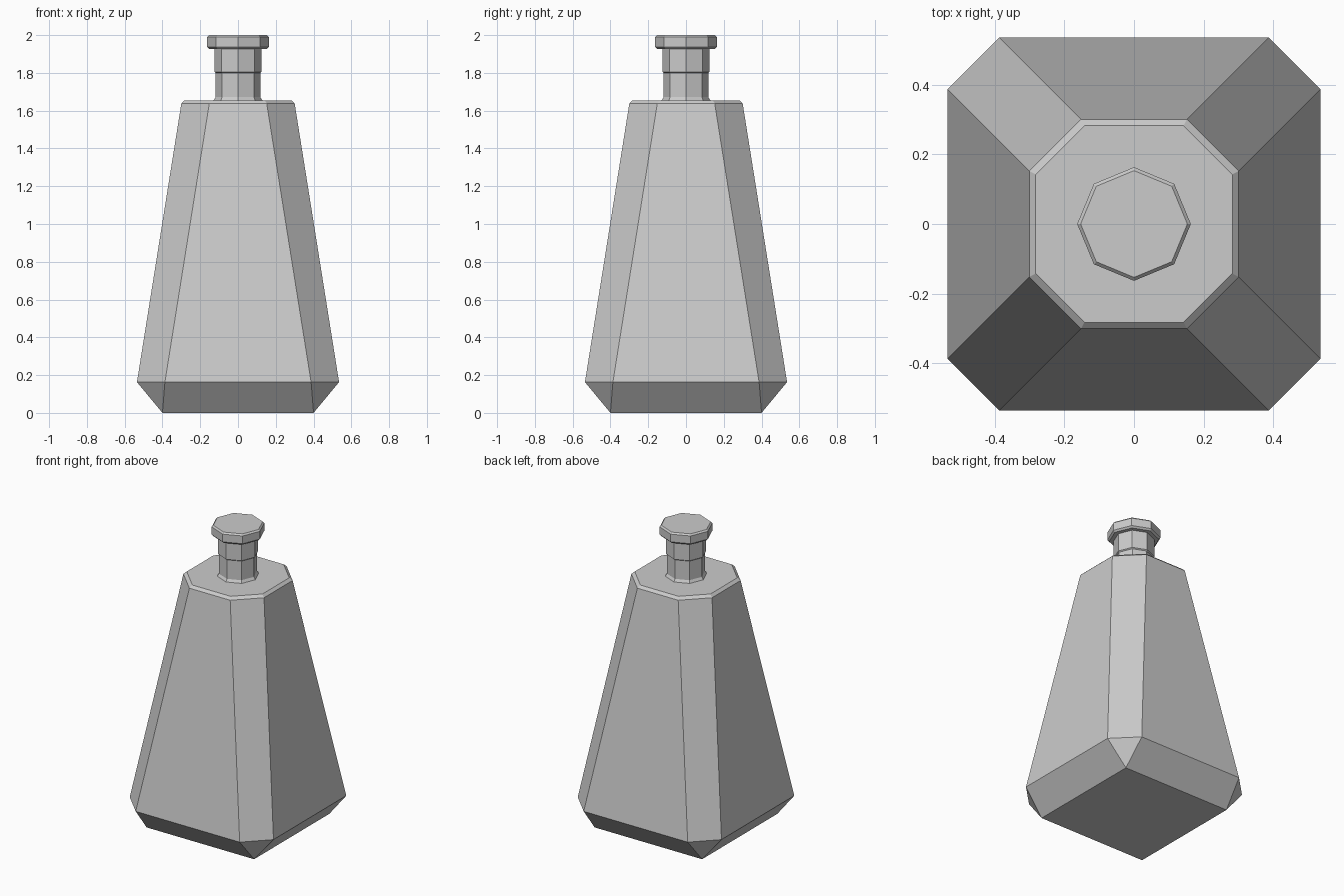
import bpy, bmesh, math

if "Cube" in bpy.data.objects:
    bpy.data.objects.remove(bpy.data.objects["Cube"])


def loft(name, rings):
    """Skin equal-length rings of points and cap both ends."""
    bm = bmesh.new()
    loops = [[bm.verts.new(p) for p in ring] for ring in rings]
    for a, b in zip(loops, loops[1:]):
        n = len(a)
        for i in range(n):
            j = (i + 1) % n
            bm.faces.new((a[i], a[j], b[j], b[i]))
    bm.faces.new(loops[0][::-1])
    bm.faces.new(loops[-1])
    bmesh.ops.remove_doubles(bm, verts=bm.verts, dist=0.0005)
    bmesh.ops.recalc_face_normals(bm, faces=bm.faces)
    mesh = bpy.data.meshes.new(name)
    bm.to_mesh(mesh)
    bm.free()
    obj = bpy.data.objects.new(name, mesh)
    bpy.context.collection.objects.link(obj)
    return obj


def cut_square(half, corner, z):
    """Square of given half width whose corners are cut at +-corner."""
    h, c = half, corner
    return [(h, -c, z), (h, c, z), (c, h, z), (-c, h, z),
            (-h, c, z), (-h, -c, z), (-c, -h, z), (c, -h, z)]


def octagon(r, z):
    return [(r * math.cos(i * math.pi / 4), r * math.sin(i * math.pi / 4), z)
            for i in range(8)]


# Faceted body: square foot flaring out, then tapering to the shoulder
loft("bottle_body", [cut_square(*s) for s in (
    (0.40, 0.40, 0.0), (0.535, 0.387, 0.163),
    (0.30, 0.152, 1.638), (0.282, 0.142, 1.655))])

# Neck with flared base and a thicker collar
loft("bottle_neck", [octagon(*s) for s in (
    (0.132, 1.65), (0.118, 1.672), (0.118, 1.80),
    (0.125, 1.806), (0.125, 1.935))])

# Bevelled stopper
loft("stopper", [octagon(*s) for s in (
    (0.152, 1.927), (0.163, 1.938), (0.163, 1.99), (0.153, 2.0))])
